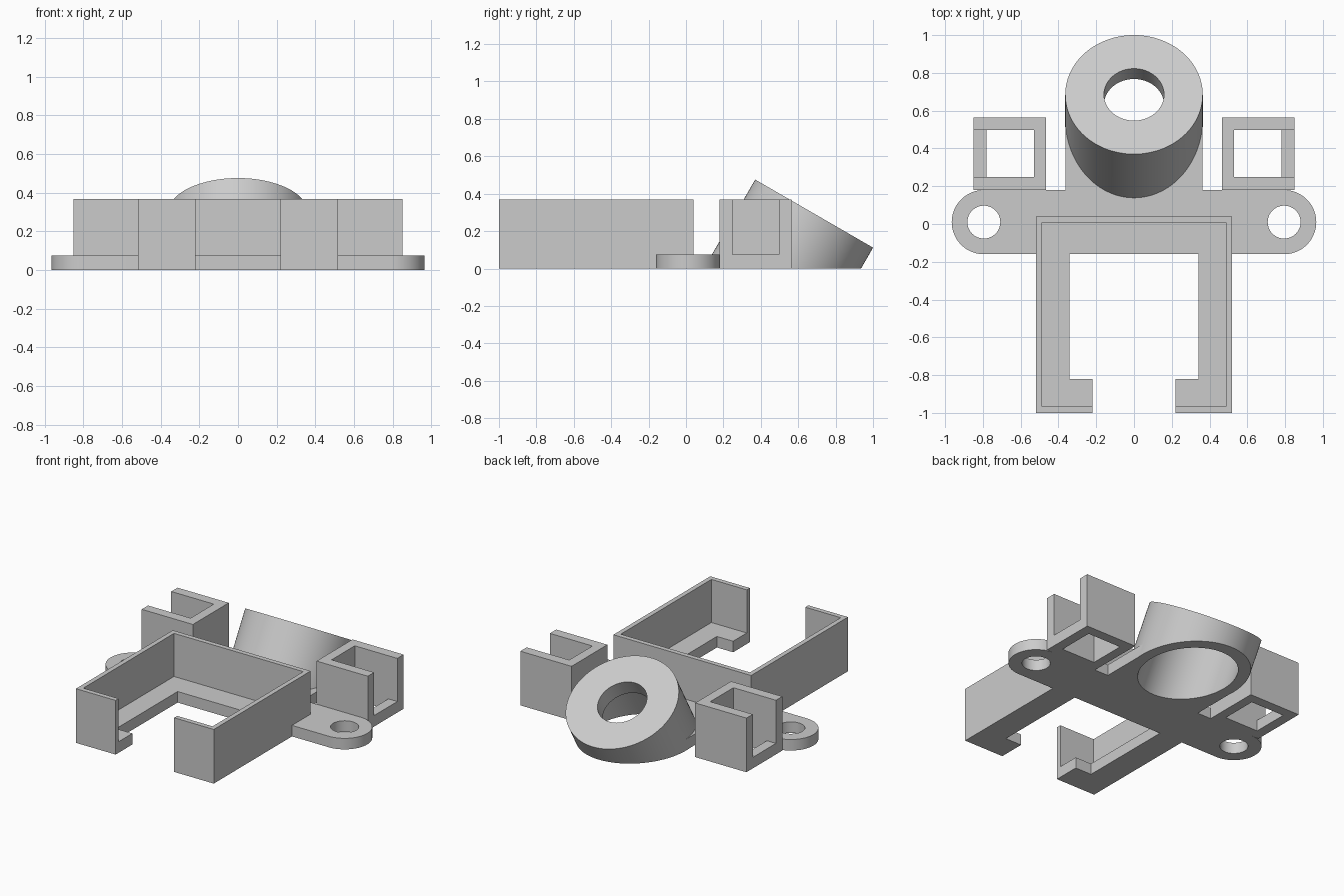
import bpy
import bmesh
from math import cos, sin, pi, radians
from mathutils import Matrix, Vector

old = bpy.data.objects.get("Cube")
if old:
    bpy.data.objects.remove(old, do_unlink=True)

GREY = (0.6, 0.6, 0.6, 1.0)
grey = bpy.data.materials.new("light_grey")
grey.use_nodes = True
grey.diffuse_color = GREY
grey.node_tree.nodes["Principled BSDF"].inputs["Base Color"].default_value = GREY

FLOOR, TOP = 0.075, 0.368      # plate thickness, wall height
LOW, HIGH = -0.5, 0.8          # cutter reach below and above


def add_object(name, bm):
    bmesh.ops.recalc_face_normals(bm, faces=bm.faces)
    mesh = bpy.data.meshes.new(name)
    bm.to_mesh(mesh)
    bm.free()
    mesh.materials.append(grey)
    obj = bpy.data.objects.new(name, mesh)
    bpy.context.collection.objects.link(obj)
    return obj


def prism(name, outline, z0, z1):
    """Extrude a closed xy outline from z0 to z1."""
    bm = bmesh.new()
    face = bm.faces.new([bm.verts.new((x, y, z0)) for x, y in outline])
    grown = bmesh.ops.extrude_face_region(bm, geom=[face])["geom"]
    verts = [v for v in grown if isinstance(v, bmesh.types.BMVert)]
    bmesh.ops.translate(bm, verts=verts, vec=(0, 0, z1 - z0))
    return add_object(name, bm)


def box(name, x0, x1, y0, y1, z0, z1):
    return prism(name, [(x0, y0), (x1, y0), (x1, y1), (x0, y1)], z0, z1)


def rod(name, radius, top, axis, start, end):
    """Cylinder along axis, spanning start..end measured down from top."""
    spin = Vector((0, 0, 1)).rotation_difference(axis).to_matrix().to_4x4()
    centre = top - axis * (start + end) / 2
    bm = bmesh.new()
    bmesh.ops.create_cone(bm, cap_ends=True, segments=96, radius1=radius, radius2=radius,
                          depth=end - start, matrix=Matrix.Translation(centre) @ spin)
    return add_object(name, bm)


def combine(target, tool, operation):
    """Apply a boolean and discard the tool."""
    tool.hide_render = True
    mod = target.modifiers.new(operation.lower(), "BOOLEAN")
    mod.operation, mod.solver, mod.object = operation, "EXACT", tool
    bpy.context.view_layer.objects.active = target
    bpy.ops.object.modifier_apply(modifier=mod.name)
    bpy.data.objects.remove(tool, do_unlink=True)


def cut(target, tool):
    combine(target, tool, "DIFFERENCE")


def fuse(target, tool):
    combine(target, tool, "UNION")


# Base plate with rounded ends
EAR_X, EAR_Y, EAR_R = 0.795, 0.01, 0.17
outline = []
for side in (1, -1):
    for i in range(33):
        a = -pi / 2 + pi * i / 32
        outline.append((side * (EAR_X + EAR_R * cos(a)), EAR_Y + side * EAR_R * sin(a)))
bracket = prism("mounting_bracket", outline, 0, FLOOR)

# Screw holes in the ears
up = Vector((0, 0, 1))
for side in (1, -1):
    cut(bracket, rod("screw_hole", 0.087, Vector((side * EAR_X, EAR_Y, HIGH)), up, 0, HIGH - LOW))

# Pad under the tilted holder
fuse(bracket, box("holder_pad", -0.362, 0.362, 0.1, 0.515, 0, FLOOR))

# Open tray: outer block, cavity, floor window and front gap
tray = box("tray", -0.518, 0.518, -1, 0.04, 0, TOP)
cut(tray, box("tray_cavity", -0.486, 0.486, -0.967, 0.007, FLOOR, HIGH))
cut(tray, box("floor_window", -0.342, 0.342, -0.82, -0.16, LOW, HIGH / 4))
cut(tray, box("front_gap", -0.22, 0.22, -1.2, -0.7, LOW, HIGH))
fuse(bracket, tray)

# Square sockets, open at the top and on the outer side
for side in (1, -1):
    socket = box("socket", side * 0.465, side * 0.85, 0.18, 0.565, 0, TOP)
    cut(socket, box("socket_bore", side * 0.53, side * 0.782, 0.248, 0.497, LOW, HIGH))
    cut(socket, box("socket_slot", side * 0.7, side * 0.95, 0.248, 0.497, FLOOR, HIGH))
    fuse(bracket, socket)

# Tilted round holder, trimmed flat at the bottom
axis = Vector((0, sin(radians(30)), cos(radians(30))))
top = Vector((0, 0.685, 0.2935))
holder = rod("tilted_holder", 0.364, top, axis, 0, 1)
cut(holder, box("ground_trim", -1, 1, -1, 2, -2, 0))
fuse(bracket, holder)

# Wide recess from below and narrow hole through the cap
cut(bracket, rod("holder_recess", 0.29, top, axis, 0.11, 1.2))
cut(bracket, rod("cap_hole", 0.159, top, axis, -0.2, 0.3))

# Merge flat faces and shade the curved walls smoothly
bm = bmesh.new()
bm.from_mesh(bracket.data)
bmesh.ops.remove_doubles(bm, verts=bm.verts, dist=0.0001)
bmesh.ops.dissolve_limit(bm, angle_limit=radians(0.5), verts=bm.verts, edges=bm.edges)
bm.to_mesh(bracket.data)
bm.free()
bpy.ops.object.select_all(action="DESELECT")
bracket.select_set(True)
bpy.context.view_layer.objects.active = bracket
bpy.ops.object.shade_smooth_by_angle(angle=radians(30))
